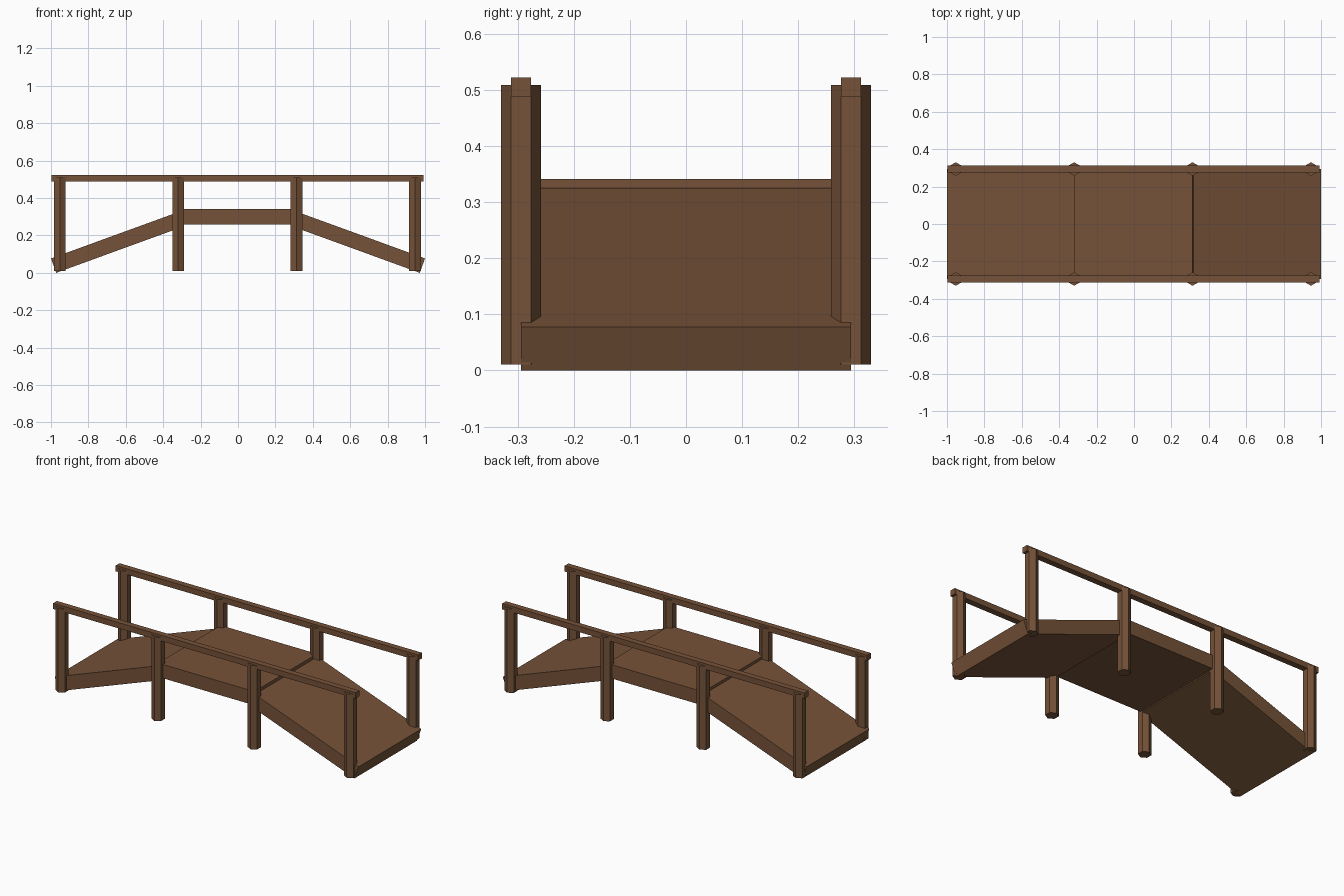
import bpy
import math
from mathutils import Matrix, Vector

cube = bpy.data.objects.get("Cube")
if cube:
    bpy.data.objects.remove(cube, do_unlink=True)

wood = bpy.data.materials.new("brown_wood")
wood.use_nodes = True
color = (0.18, 0.085, 0.04, 1)
wood.diffuse_color = color
bsdf = next(n for n in wood.node_tree.nodes if n.type == 'BSDF_PRINCIPLED')
bsdf.inputs["Base Color"].default_value = color
bsdf.inputs["Roughness"].default_value = 0.8


def finish(name, matrix):
    ob = bpy.context.object
    ob.name = name
    ob.data.transform(matrix)
    ob.data.materials.append(wood)
    return ob


def box(name, center, size, tilt=0.0):
    bpy.ops.mesh.primitive_cube_add(size=1)
    return finish(name, Matrix.Translation(center)
                  @ Matrix.Rotation(tilt, 4, 'Y')
                  @ Matrix.Diagonal((*size, 1)))


def post(name, x, y):
    # Six-sided post with corners pointing outward across the bridge
    bpy.ops.mesh.primitive_cylinder_add(vertices=6, radius=0.036, depth=0.498)
    return finish(name, Matrix.Translation((x, y, 0.26)))


WIDTH, THICK = 0.588, 0.082
SLOPE = math.radians(20)

# Level middle deck
box("middle_deck", (-0.003, 0, 0.3), (0.634, WIDTH, THICK))

# Ramps, placed from the outer top edge and running up to the middle
RUN = 0.682 / math.cos(SLOPE)
for side, label in ((-1, "right"), (1, "left")):
    uphill = Vector((-side * math.cos(SLOPE), 0, math.sin(SLOPE)))
    down = Vector((-side * math.sin(SLOPE), 0, -math.cos(SLOPE)))
    center = Vector((side, 0, 0.077)) + uphill * RUN / 2 + down * THICK / 2
    box(label + "_ramp", center, (RUN, WIDTH, THICK), side * SLOPE)

# Handrails and their posts
for y, label in ((-0.294, "front"), (0.294, "back")):
    box(label + "_handrail", (-0.003, y, 0.505), (1.99, 0.036, 0.034))
    for i in range(4):
        post(f"{label}_post_{i + 1}", -0.953 + i * 0.633, y)
